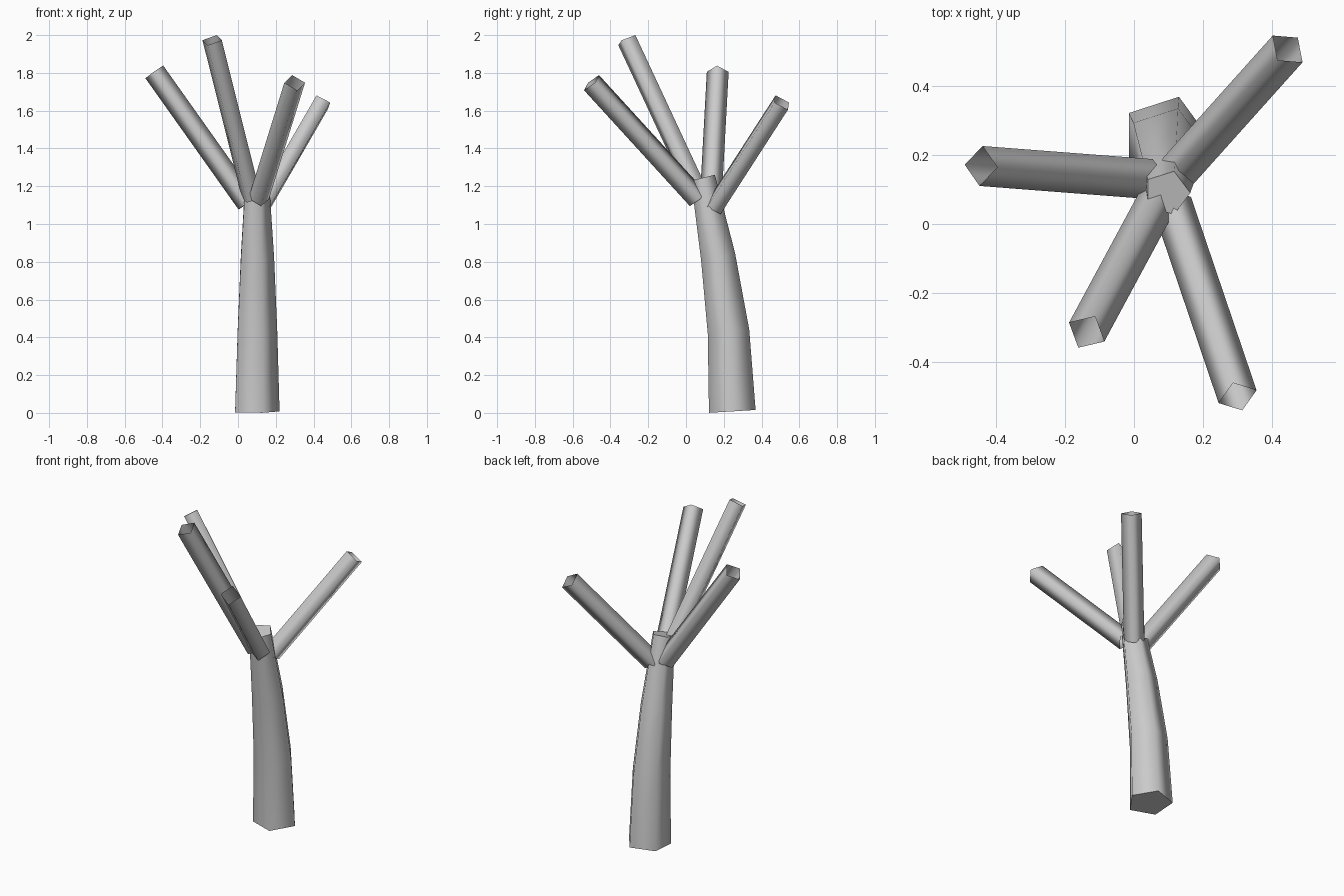
import bpy, bmesh, math
from mathutils import Vector

if "Cube" in bpy.data.objects:
    bpy.data.objects.remove(bpy.data.objects["Cube"])


def loft(name, rings, cap, sharp_angle):
    """Skin a list of vertex rings into a tube."""
    bm = bmesh.new()
    loops = [[bm.verts.new(p) for p in ring] for ring in rings]
    n = len(loops[0])
    for a, b in zip(loops, loops[1:]):
        for i in range(n):
            j = (i + 1) % n
            bm.faces.new((a[i], a[j], b[j], b[i]))
    if cap:
        bm.faces.new(loops[0][::-1])
        bm.faces.new(loops[-1])
    me = bpy.data.meshes.new(name)
    bm.to_mesh(me)
    bm.free()
    ob = bpy.data.objects.new(name, me)
    bpy.context.collection.objects.link(ob)
    bpy.ops.object.select_all(action='DESELECT')
    ob.select_set(True)
    bpy.context.view_layer.objects.active = ob
    bpy.ops.object.shade_smooth_by_angle(angle=math.radians(sharp_angle))
    return ob


def ring(center, u, v, r, sides):
    steps = [2 * math.pi * i / sides for i in range(sides)]
    return [center + r * (math.cos(a) * u + math.sin(a) * v) for a in steps]


# Trunk: five-sided, bending forward, rings given as (x, y, z, radius, tilt)
trunk_path = [
    (0.09, 0.245, 0.008, 0.130, 3.5),
    (0.092, 0.225, 0.43, 0.116, 6),
    (0.094, 0.17, 0.825, 0.097, 14),
    (0.095, 0.09, 1.245, 0.068, 14),
]
rings = []
for x, y, z, r, tilt in trunk_path:
    t = math.radians(tilt)
    rings.append(ring(Vector((x, y, z)), Vector((1, 0, 0)),
                      Vector((0, math.cos(t), math.sin(t))), r, 5))
loft("trunk", rings, True, 80)

# Branches: open four-sided tubes with corners up and sideways
branches = {
    "branch_back_right": ((0.125, 0.15, 1.09), (0.445, 0.507, 1.643)),
    "branch_left": ((0.05, 0.13, 1.11), (-0.443, 0.168, 1.805)),
    "branch_front_left": ((0.072, 0.075, 1.14), (-0.137, -0.313, 1.973)),
    "branch_front_right": ((0.11, 0.06, 1.135), (0.30, -0.50, 1.748)),
}
for name, (start, end) in branches.items():
    p, q = Vector(start), Vector(end)
    d = (q - p).normalized()
    side = Vector((0, 0, 1)).cross(d).normalized()
    up = d.cross(side)
    loft(name, [ring(c, side, up, 0.058, 4) for c in (p, q)], False, 120)
